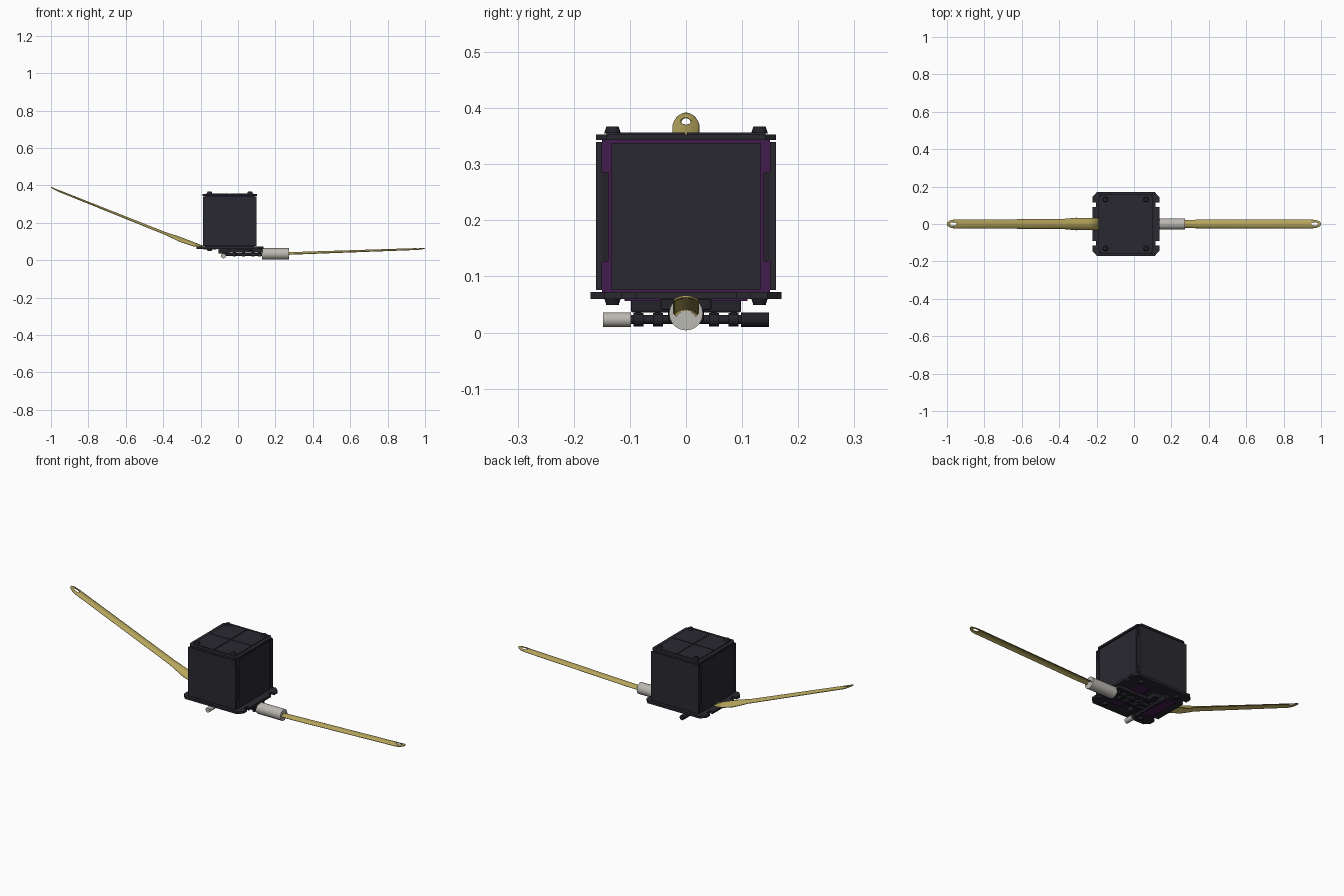
import bpy, bmesh, math
from mathutils import Vector

if "Cube" in bpy.data.objects:
    bpy.data.objects.remove(bpy.data.objects["Cube"])

def mat(name, c):
    m = bpy.data.materials.new(name)
    m.diffuse_color = (*c, 1)
    m.use_nodes = True
    m.node_tree.nodes["Principled BSDF"].inputs["Base Color"].default_value = m.diffuse_color
    return m

DARK = mat("dark panel", (0.022, 0.022, 0.030))
BLACK = mat("black hardware", (0.016, 0.016, 0.022))
PURPLE = mat("purple board", (0.055, 0.012, 0.075))
GOLD = mat("gold tape", (0.47, 0.38, 0.11))
WHITE = mat("off white", (0.50, 0.48, 0.44))
CX = -0.044   # centre of the body in x

def finish(name, bm, m, smooth=False):
    bmesh.ops.recalc_face_normals(bm, faces=bm.faces)
    me = bpy.data.meshes.new(name)
    bm.to_mesh(me)
    bm.free()
    o = bpy.data.objects.new(name, me)
    bpy.context.collection.objects.link(o)
    me.materials.append(m)
    if smooth:
        bpy.ops.object.select_all(action='DESELECT')
        o.select_set(True)
        bpy.context.view_layer.objects.active = o
        bpy.ops.object.shade_smooth_by_angle(angle=math.radians(35))
    return o

def box(name, x, y, z, m, bevel=0):
    bm = bmesh.new()
    bmesh.ops.create_cube(bm, size=1)
    for v in bm.verts:
        v.co = Vector([(a + b) / 2 + c * (b - a) for (a, b), c in zip((x, y, z), v.co)])
    if bevel:
        bmesh.ops.bevel(bm, geom=bm.edges[:], offset=bevel, segments=2, affect='EDGES', profile=0.5)
    return finish(name, bm, m)

def rod(name, a, b, r, m, sides=24, r2=None):
    a, b = Vector(a), Vector(b)
    bm = bmesh.new()
    bmesh.ops.create_cone(bm, cap_ends=True, segments=sides, radius1=r,
                          radius2=r if r2 is None else r2, depth=(b - a).length)
    q = (b - a).to_track_quat('Z', 'Y')
    for v in bm.verts:
        v.co = q @ v.co + (a + b) / 2
    return finish(name, bm, m, True)

def plate(name, quarter, z0, z1, m):
    # outline given for one quarter, mirrored to the other three
    q = quarter
    pts = q + [(-x, y) for x, y in q[::-1]] + [(-x, -y) for x, y in q] + [(x, -y) for x, y in q[::-1]]
    bm = bmesh.new()
    f = bm.faces.new([bm.verts.new((CX + x, y, z0)) for x, y in pts])
    ex = bmesh.ops.extrude_face_region(bm, geom=[f])
    for v in ex["geom"]:
        if isinstance(v, bmesh.types.BMVert):
            v.co.z = z1
    return finish(name, bm, m)

def tape(name, path, tip_x):
    # path rows: x, z, half width, sag; rounded tip with an eyelet near tip_x
    rows = []
    d = 1 if tip_x > 0 else -1
    xs = sorted({abs(p[0]) for p in path} | {abs(tip_x) - 0.06 * (i / 16) for i in range(17)})
    bm = bmesh.new()
    for ax in xs:
        for p, q in zip(path, path[1:]):
            if abs(p[0]) <= ax <= abs(q[0]) + 1e-6:
                t = (ax - abs(p[0])) / (abs(q[0]) - abs(p[0]))
                z, w, s = [p[k] + (q[k] - p[k]) * t for k in (1, 2, 3)]
        e = abs(tip_x) - ax
        wo = w * math.sqrt(max(0.03, 1 - (1 - e / 0.045) ** 2)) if e < 0.045 else w
        h = 1 - ((e - 0.034) / 0.019) ** 2
        wi = 0.009 * math.sqrt(h) if h > 0 else 0
        row = []
        for j in range(6):
            y = wi + (wo - wi) * j / 5
            row.append(bm.verts.new((d * ax, y, z + s * (0.5 - (y / w) ** 2))))
        rows.append(row)
    for r, n in zip(rows, rows[1:]):
        for j in range(5):
            bm.faces.new((r[j], r[j + 1], n[j + 1], n[j]))
    mirrored = bmesh.ops.duplicate(bm, geom=bm.verts[:] + bm.edges[:] + bm.faces[:])["geom"]
    for v in mirrored:
        if isinstance(v, bmesh.types.BMVert):
            v.co.y *= -1
    bmesh.ops.remove_doubles(bm, verts=bm.verts, dist=1e-5)
    o = finish(name, bm, GOLD, True)
    s = o.modifiers.new("thickness", 'SOLIDIFY')
    s.thickness, s.offset = 0.004, 0
    return o

# body core and its panels
box("core_board", (CX - 0.132, CX + 0.132), (-0.150, 0.150), (0.070, 0.345), PURPLE)
for s, side in ((-1, "front"), (1, "back")):
    box(side + "_panel", (CX - 0.142, CX + 0.142), sorted((s * 0.150, s * 0.160)), (0.076, 0.340), DARK)
for s, side in ((-1, "left"), (1, "right")):
    box(side + "_panel", sorted((CX + s * 0.128, CX + s * 0.143)), (-0.133, 0.133), (0.076, 0.338), DARK)
    for t in (-1, 1):
        box(side + "_edge_connector", sorted((CX + s * 0.125, CX + s * 0.141)),
            sorted((t * 0.138, t * 0.154)), (0.127, 0.285), BLACK)

# top and bottom plates
plate("top_plate", [(0.145, 0.0), (0.145, 0.142), (0.128, 0.160), (0.0, 0.160)], 0.343, 0.353, DARK)
plate("bottom_plate", [(0.179, 0.0), (0.179, 0.090), (0.160, 0.090), (0.160, 0.115), (0.179, 0.115),
                       (0.179, 0.145), (0.155, 0.170), (0.0, 0.170)], 0.060, 0.072, DARK)

# four top panels and the plate screws
for sx in (-1, 1):
    for sy in (-1, 1):
        box("top_quarter_panel", sorted((CX + sx * 0.002, CX + sx * 0.126)),
            sorted((sy * 0.002, sy * 0.142)), (0.352, 0.357), DARK)
        p = (CX + sx * 0.108, sy * 0.131)
        rod("top_screw", (*p, 0.355), (*p, 0.367), 0.015, BLACK, 16, 0.011)
        rod("bottom_screw", (*p, 0.062), (*p, 0.049), 0.015, BLACK, 16, 0.011)

# underside boards and bracket
box("underside_board", (-0.185, -0.115), (-0.09, 0.09), (0.056, 0.061), PURPLE)
box("underside_strip", (-0.01, 0.05), (-0.11, 0.11), (0.056, 0.061), PURPLE)
box("bracket_block", (-0.105, -0.045), (-0.098, 0.098), (0.036, 0.060), BLACK, 0.003)
box("bracket_arm", (-0.05, 0.13), (-0.045, 0.045), (0.040, 0.060), BLACK, 0.003)

# crosswise release cylinder
AX, AZ = -0.078, 0.023
rod("cross_rod", (AX, -0.10, AZ), (AX, 0.10, AZ), 0.008, BLACK)
rod("white_cross_cap", (AX, -0.148, AZ), (AX, -0.098, AZ), 0.013, WHITE)
rod("dark_cross_cap", (AX, 0.098, AZ), (AX, 0.148, AZ), 0.013, BLACK)
for y in (-0.085, -0.05, 0.05, 0.085):
    rod("cross_collar", (AX, y - 0.009, AZ), (AX, y + 0.009, AZ), 0.012, BLACK)
    box("cross_clamp", (AX - 0.008, AX + 0.008), (y - 0.006, y + 0.006), (AZ, 0.04), BLACK)

# lengthwise rods leading to the white sleeve
for y in (-0.018, 0.018):
    rod("long_rod", (AX, y, 0.030), (0.135, y, 0.030), 0.008, BLACK, 16)
for x in (-0.02, 0.03, 0.08, 0.115):
    box("long_clamp", (x - 0.008, x + 0.008), (-0.032, 0.032), (0.020, 0.044), BLACK, 0.002)
rod("white_sleeve", (0.128, 0, 0.034), (0.274, 0, 0.034), 0.030, WHITE, 32)

# sprung tape antennas
tape("right_antenna", [(0.24, 0.035, 0.017, 0.012), (0.34, 0.038, 0.022, 0.010), (1.0, 0.061, 0.022, 0.006)], 1.0)
tape("left_antenna", [(-0.185, 0.072, 0.030, 0.006), (-0.24, 0.086, 0.031, 0.020), (-0.31, 0.111, 0.032, 0.024),
                      (-0.39, 0.143, 0.025, 0.012), (-1.0, 0.387, 0.023, 0.006)], -1.0)
